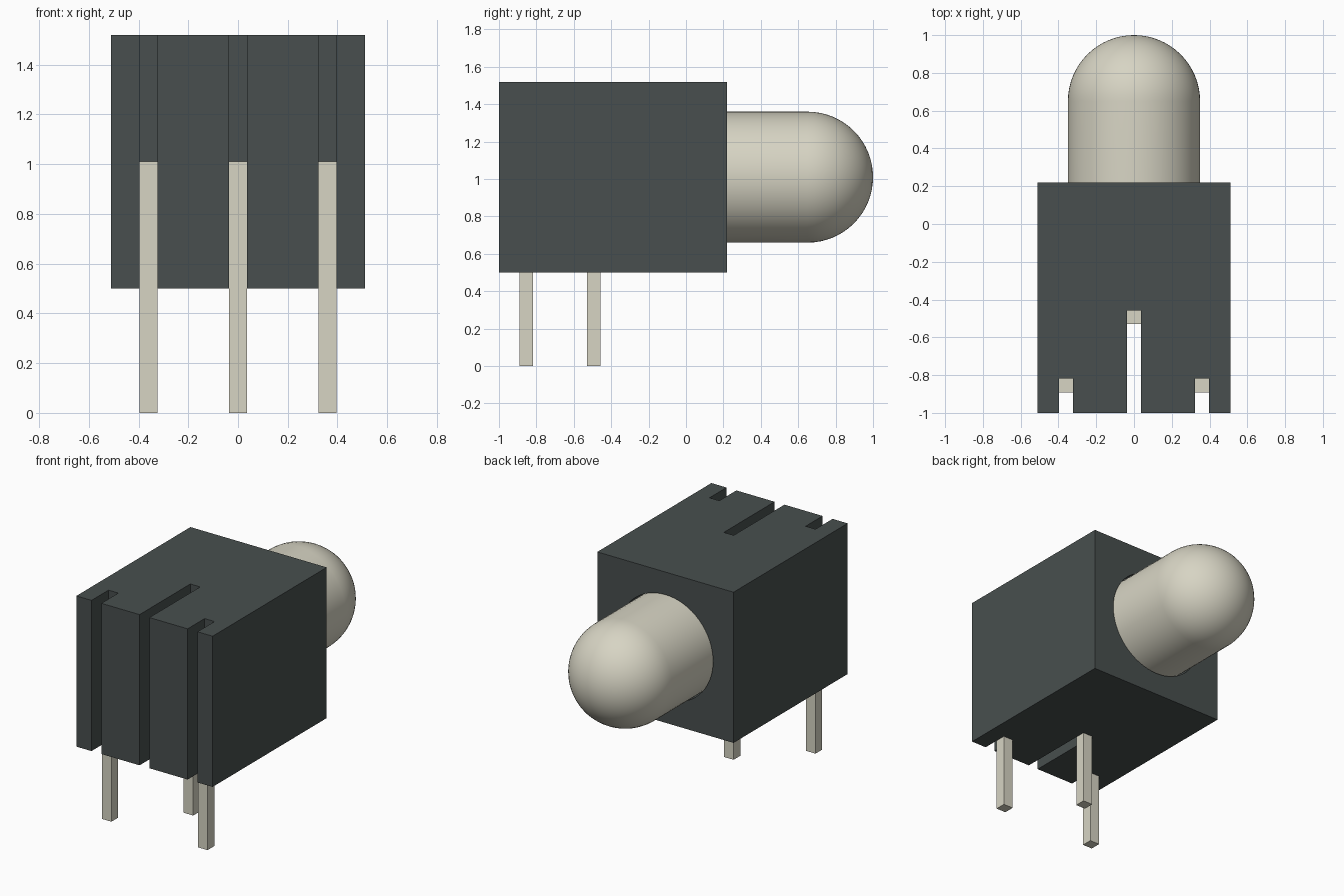
import bpy, bmesh, math
from mathutils import Matrix, Vector

cube = bpy.data.objects.get("Cube")
if cube:
    bpy.data.objects.remove(cube, do_unlink=True)


def material(name, rgb):
    m = bpy.data.materials.new(name)
    m.use_nodes = True
    m.diffuse_color = (*rgb, 1)
    m.node_tree.nodes["Principled BSDF"].inputs["Base Color"].default_value = (*rgb, 1)
    return m


def finish(name, bm, mat=None):
    bmesh.ops.recalc_face_normals(bm, faces=bm.faces)
    mesh = bpy.data.meshes.new(name)
    bm.to_mesh(mesh)
    bm.free()
    obj = bpy.data.objects.new(name, mesh)
    bpy.context.collection.objects.link(obj)
    if mat:
        mesh.materials.append(mat)
    return obj


charcoal = material("charcoal plastic", (0.065, 0.078, 0.077))
ivory = material("warm ivory grey", (0.68, 0.66, 0.55))

AXIS_Z = 1.01      # height of the lens axis
FRONT, BACK = -1.0, 0.22
BOTTOM, TOP = 0.5, 1.52
HALF = 0.51
SLOT = 0.037       # half width of a slot
slots = [(-0.36, -0.818), (0.0, -0.457), (0.36, -0.818)]   # x, closed end y

# Housing: slotted plan outline extruded upward
outline = [(-HALF, BACK), (-HALF, FRONT)]
for x, end in slots:
    outline += [(x - SLOT, FRONT), (x - SLOT, end), (x + SLOT, end), (x + SLOT, FRONT)]
outline += [(HALF, FRONT), (HALF, BACK)]
bm = bmesh.new()
base = bm.faces.new([bm.verts.new((x, y, BOTTOM)) for x, y in outline])
up = bmesh.ops.extrude_face_region(bm, geom=[base], use_keep_orig=True)
bmesh.ops.translate(bm, vec=(0, 0, TOP - BOTTOM),
                    verts=[v for v in up["geom"] if isinstance(v, bmesh.types.BMVert)])
housing = finish("housing", bm, charcoal)

# Round socket for the lens, bored into the back face
bm = bmesh.new()
bmesh.ops.create_cone(bm, cap_ends=True, segments=64, radius1=0.357, radius2=0.357, depth=0.8,
                      matrix=Matrix.Translation((0, BACK, AXIS_Z)) @ Matrix.Rotation(math.pi / 2, 4, "X"))
cutter = finish("socket_cutter", bm)
cutter.hide_render = True
cutter.hide_set(True)
bore = housing.modifiers.new("socket", "BOOLEAN")
bore.operation = "DIFFERENCE"
bore.solver = "EXACT"
bore.object = cutter

# Lens: straight barrel with a hemispherical tip, revolved about the y axis
R, SHOULDER, STEPS = 0.35, 0.65, 16
profile = [(0, -0.17), (R, -0.17)]
for i in range(STEPS + 1):
    a = math.pi / 2 * i / STEPS
    profile.append((R * math.cos(a), SHOULDER + R * math.sin(a)))
bm = bmesh.new()
verts = [bm.verts.new((r, y, AXIS_Z)) for r, y in profile]
edges = [bm.edges.new(pair) for pair in zip(verts, verts[1:])]
bmesh.ops.spin(bm, geom=verts + edges, cent=(0, 0, AXIS_Z), axis=(0, 1, 0),
               angle=math.tau, steps=64, use_merge=False)
bmesh.ops.remove_doubles(bm, verts=bm.verts, dist=0.0005)
lens = finish("lens", bm, ivory)
bpy.ops.object.select_all(action="DESELECT")
lens.select_set(True)
bpy.context.view_layer.objects.active = lens
bpy.ops.object.shade_smooth_by_angle(angle=math.radians(35))

# Square pins standing at the closed end of each slot
PIN = 0.072
for name, (x, end) in zip(("right_pin", "middle_pin", "left_pin"), slots):
    bm = bmesh.new()
    bmesh.ops.create_cube(bm, size=1)
    bmesh.ops.scale(bm, vec=(PIN, PIN, AXIS_Z), verts=bm.verts)
    bmesh.ops.translate(bm, vec=Vector((x, end - PIN / 2 - 0.001, AXIS_Z / 2)), verts=bm.verts)
    finish(name, bm, ivory)
